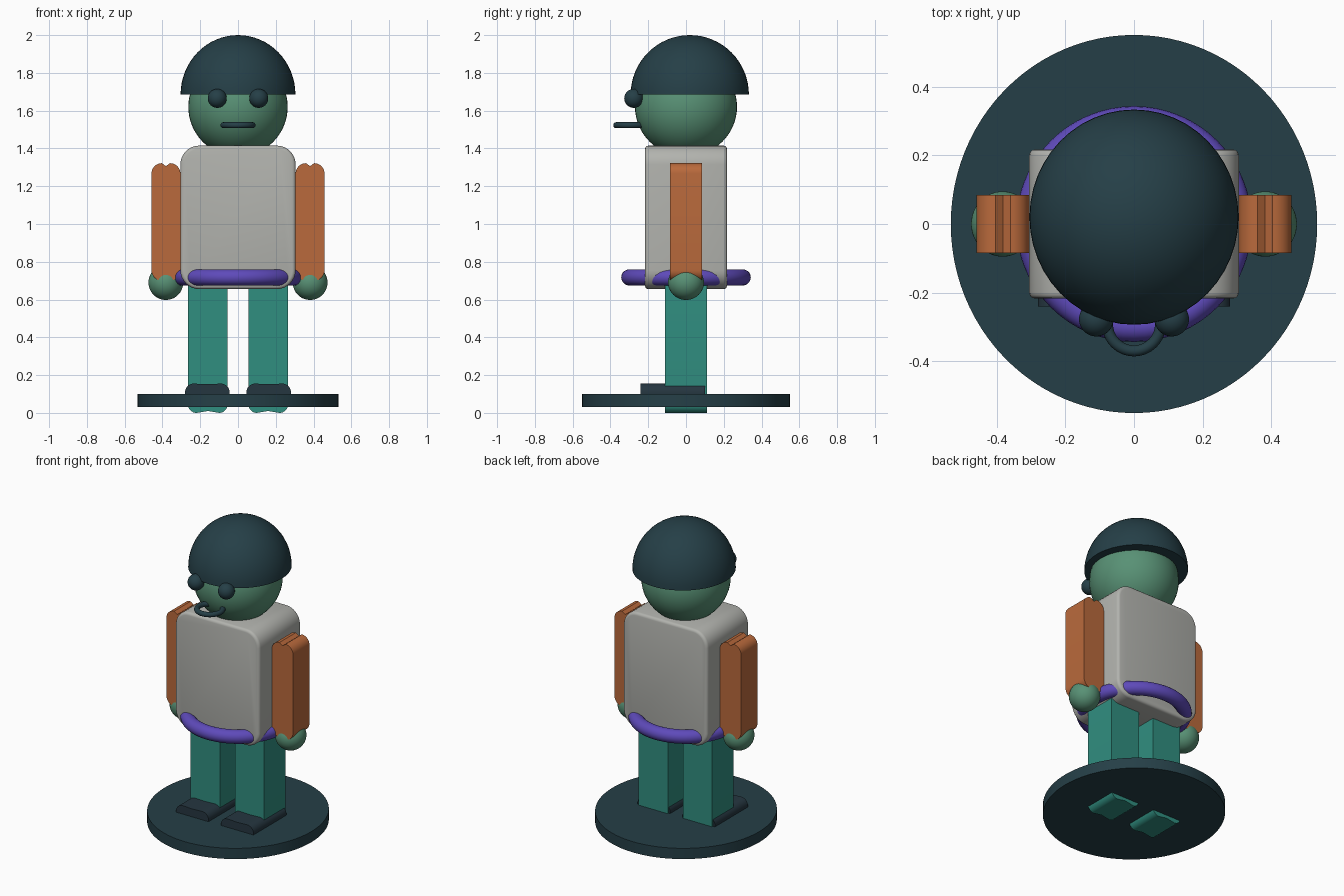
import bpy, bmesh, math

cube = bpy.data.objects.get("Cube")
if cube:
    bpy.data.objects.remove(cube, do_unlink=True)


def material(name, *rgb):
    """Flat material from 0-255 display colour."""
    lin = [((c / 255 + 0.055) / 1.055) ** 2.4 for c in rgb]
    m = bpy.data.materials.new(name)
    m.use_nodes = True
    m.diffuse_color = (*lin, 1)
    m.node_tree.nodes["Principled BSDF"].inputs["Base Color"].default_value = (*lin, 1)
    return m


DARK = material("dark slate", 37, 63, 71)
SHOE = material("dark blue grey", 37, 54, 64)
SKIN = material("soft green", 88, 145, 117)
GREY = material("light grey", 178, 179, 174)
ORANGE = material("burnt orange", 186, 106, 60)
TEAL = material("teal", 48, 142, 128)
PURPLE = material("purple", 94, 74, 186)


def finish(name, bm, mat, smooth=True):
    bmesh.ops.recalc_face_normals(bm, faces=bm.faces)
    mesh = bpy.data.meshes.new(name)
    bm.to_mesh(mesh)
    bm.free()
    mesh.materials.append(mat)
    ob = bpy.data.objects.new(name, mesh)
    bpy.context.collection.objects.link(ob)
    if smooth:
        bpy.ops.object.select_all(action='DESELECT')
        ob.select_set(True)
        bpy.context.view_layer.objects.active = ob
        bpy.ops.object.shade_smooth_by_angle(angle=math.radians(35))
    return ob


def slab(name, mat, x, z, y, r, notch=0, soft=0):
    """Rounded rectangle in the xz plane, extruded along y, with an optional
    shallow groove down the middle of the top and bottom."""
    (x0, x1), (z0, z1), (y0, y1) = x, z, y
    mid, pts = (x0 + x1) / 2, []
    corners = [(x1 - r, z1 - r), (x0 + r, z1 - r), (x0 + r, z0 + r), (x1 - r, z0 + r)]
    for i, (cx, cz) in enumerate(corners):
        for k in range(9):
            a = math.pi / 2 * (i + k / 8)
            pts.append((cx + r * math.cos(a), cz + r * math.sin(a)))
        if notch and i == 0:
            pts.append((mid, z1 - notch))
        if notch and i == 2:
            pts.append((mid, z0 + notch))
    bm = bmesh.new()
    face = bm.faces.new([bm.verts.new((px, y0, pz)) for px, pz in pts])
    ext = bmesh.ops.extrude_face_region(bm, geom=[face])
    for v in ext["geom"]:
        if isinstance(v, bmesh.types.BMVert):
            v.co.y = y1
    if soft:
        rims = [e for e in bm.edges if abs(e.verts[0].co.y - e.verts[1].co.y) < 1e-6]
        bmesh.ops.bevel(bm, geom=rims, offset=soft, segments=3, profile=0.5, affect='EDGES')
    return finish(name, bm, mat)


def ball(name, mat, centre, radii, dome=False):
    bm = bmesh.new()
    bmesh.ops.create_uvsphere(bm, u_segments=48, v_segments=32, radius=1)
    if dome:
        geom = bm.verts[:] + bm.edges[:] + bm.faces[:]
        bmesh.ops.bisect_plane(bm, geom=geom, plane_co=(0, 0, 0), plane_no=(0, 0, 1),
                               clear_inner=True, dist=1e-4)
        bmesh.ops.holes_fill(bm, edges=[e for e in bm.edges if e.is_boundary], sides=0)
    bmesh.ops.scale(bm, vec=radii, verts=bm.verts)
    bmesh.ops.translate(bm, vec=centre, verts=bm.verts)
    return finish(name, bm, mat)


def ring(name, mat, centre, major, minor):
    bpy.ops.mesh.primitive_torus_add(location=centre, major_radius=major, minor_radius=minor,
                                     major_segments=64, minor_segments=20)
    ob = bpy.context.object
    ob.name = name
    ob.data.materials.append(mat)
    bpy.ops.object.shade_smooth()
    return ob


# Round stand
bm = bmesh.new()
bmesh.ops.create_cone(bm, cap_ends=True, segments=96, radius1=1, radius2=1, depth=1)
bmesh.ops.scale(bm, vec=(0.533, 0.55, 0.07), verts=bm.verts)
bmesh.ops.translate(bm, vec=(0, 0, 0.065), verts=bm.verts)
finish("stand", bm, DARK)

# Torso and belt
slab("torso", GREY, (-0.305, 0.305), (0.655, 1.415), (-0.217, 0.217), 0.1, soft=0.018)
ring("belt", PURPLE, (0, 0, 0.717), 0.3, 0.043)

# Limbs on both sides
for side, s in (("left", 1), ("right", -1)):
    def span(a, b):
        return tuple(sorted((s * a, s * b)))
    slab(side + "_leg", TEAL, span(0.055, 0.265), (0, 0.75), (-0.11, 0.11), 0.045, notch=0.01)
    slab(side + "_shoe", SHOE, span(0.045, 0.28), (0.05, 0.155), (-0.24, 0.1), 0.045, notch=0.003)
    slab(side + "_arm", ORANGE, span(0.305, 0.458), (0.7, 1.322), (-0.085, 0.085), 0.055, notch=0.016)
    ball(side + "_hand", SKIN, (s * 0.382, 0, 0.69), (0.092, 0.095, 0.092))
    ball(side + "_eye", DARK, (s * 0.11, -0.277, 1.665), (0.05, 0.05, 0.05))

# Head, helmet and mouth
ball("head", SKIN, (0, 0, 1.62), (0.263, 0.27, 0.263))
ball("helmet", DARK, (0, 0.02, 1.685), (0.304, 0.313, 0.315), dome=True)
ring("mouth", DARK, (0, -0.292, 1.523), 0.077, 0.016)
